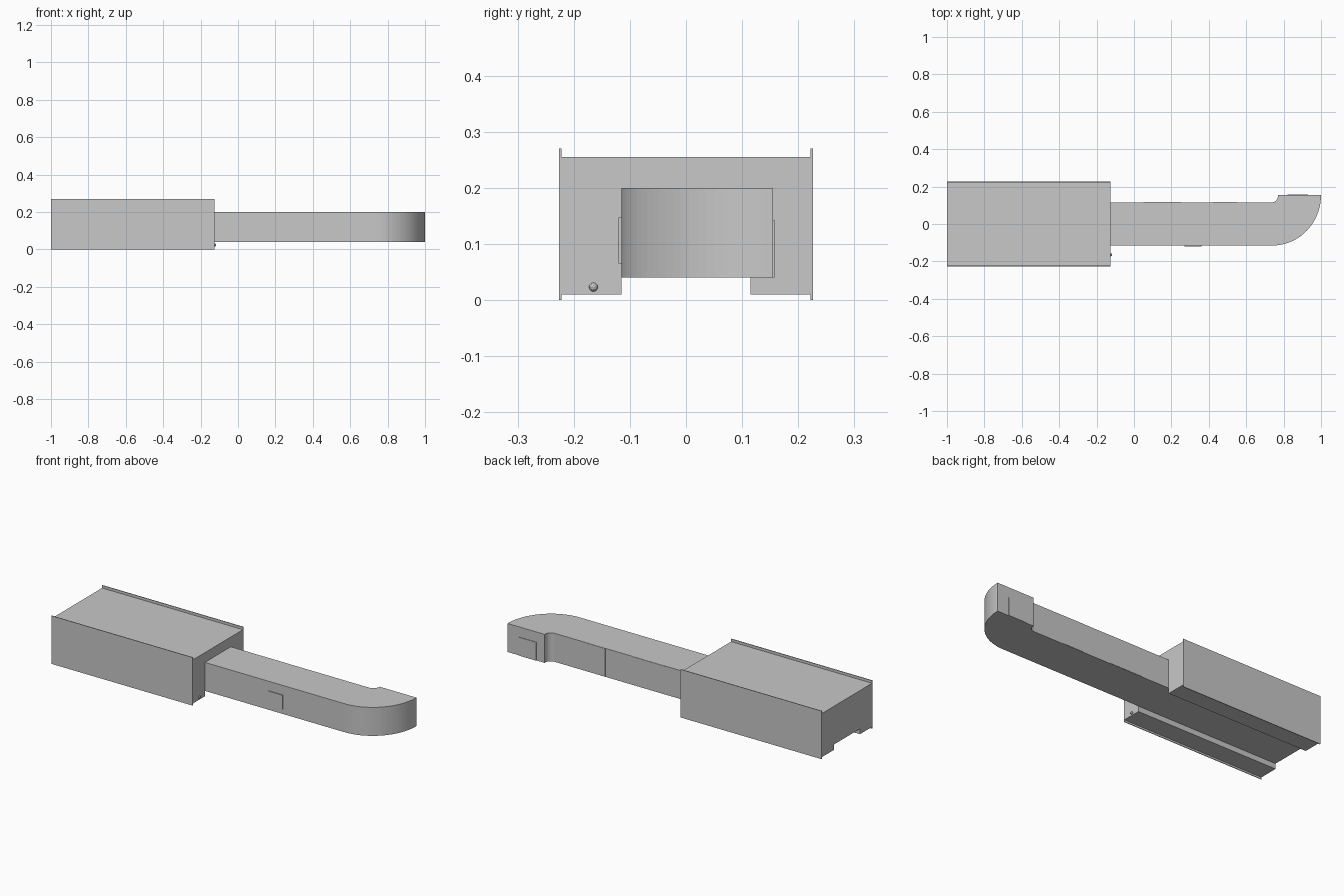
import bpy, bmesh, math

cube = bpy.data.objects.get("Cube")
if cube:
    bpy.data.objects.remove(cube)

grey = bpy.data.materials.new("plain_grey")
grey.use_nodes = True
GREY = (0.58, 0.58, 0.58, 1)
grey.diffuse_color = GREY
grey.node_tree.nodes["Principled BSDF"].inputs["Base Color"].default_value = GREY


def finish(name, bm):
    bmesh.ops.recalc_face_normals(bm, faces=bm.faces)
    mesh = bpy.data.meshes.new(name)
    bm.to_mesh(mesh)
    bm.free()
    mesh.materials.append(grey)
    obj = bpy.data.objects.new(name, mesh)
    bpy.context.collection.objects.link(obj)
    return obj


def box(name, x, y, z):
    bm = bmesh.new()
    bmesh.ops.create_cube(bm, size=1)
    for v in bm.verts:
        for i, (lo, hi) in enumerate((x, y, z)):
            v.co[i] = lo if v.co[i] < 0 else hi
    return finish(name, bm)


def prism(name, outline, z0, z1):
    bm = bmesh.new()
    base = bm.faces.new([bm.verts.new((x, y, z0)) for x, y in outline])
    top = bmesh.ops.extrude_face_region(bm, geom=[base], use_keep_orig=True)
    for v in top["geom"]:
        if isinstance(v, bmesh.types.BMVert):
            v.co.z = z1
    return finish(name, bm)


def arc(cx, cy, rx, ry, start, end, steps):
    angles = [math.radians(start + (end - start) * i / steps) for i in range(steps + 1)]
    return [(cx + rx * math.cos(a), cy + ry * math.sin(a)) for a in angles]


# Main hall: two side wings bridged by a lintel over the corridor
HALL = (-1, -0.125)
SIDE, INNER = 0.222, 0.115
for side, s in (("front", -1), ("back", 1)):
    box(side + "_wing", HALL, sorted((s * INNER, s * SIDE)), (0.01, 0.25))
    box(side + "_wall_panel", HALL, sorted((s * SIDE, s * 0.226)), (0, 0.27))
box("lintel", HALL, (-INNER, INNER), (0.2, 0.25))
box("roof_panel", HALL, (-SIDE, SIDE), (0.25, 0.255))

# Long corridor ending in a quarter turn towards the back
outline = [(-1, INNER), (-1, -INNER)]
outline += arc(0.74, 0.155, 0.26, 0.27, -90, 0, 24)
outline += [(0.77, 0.155)]
outline += arc(0.735, 0.15, 0.035, 0.035, 0, -90, 6)
prism("corridor", outline, 0.04, 0.2)

# Thin doors and wall panels
box("front_door", (0.27, 0.36), (-0.12, -INNER), (0.065, 0.147))
box("end_door", (0.82, 0.93), (0.155, 0.158), (0.04, 0.143))
for i, span in enumerate(((0.42, 0.55), (0.05, 0.25))):
    box(f"back_panel_{i + 1}", span, (INNER, 0.117), (0.041, 0.199))

# Small knob on the front wing
bm = bmesh.new()
bmesh.ops.create_icosphere(bm, subdivisions=2, radius=0.008)
bmesh.ops.translate(bm, verts=bm.verts, vec=(-0.124, -0.165, 0.023))
finish("knob", bm)
